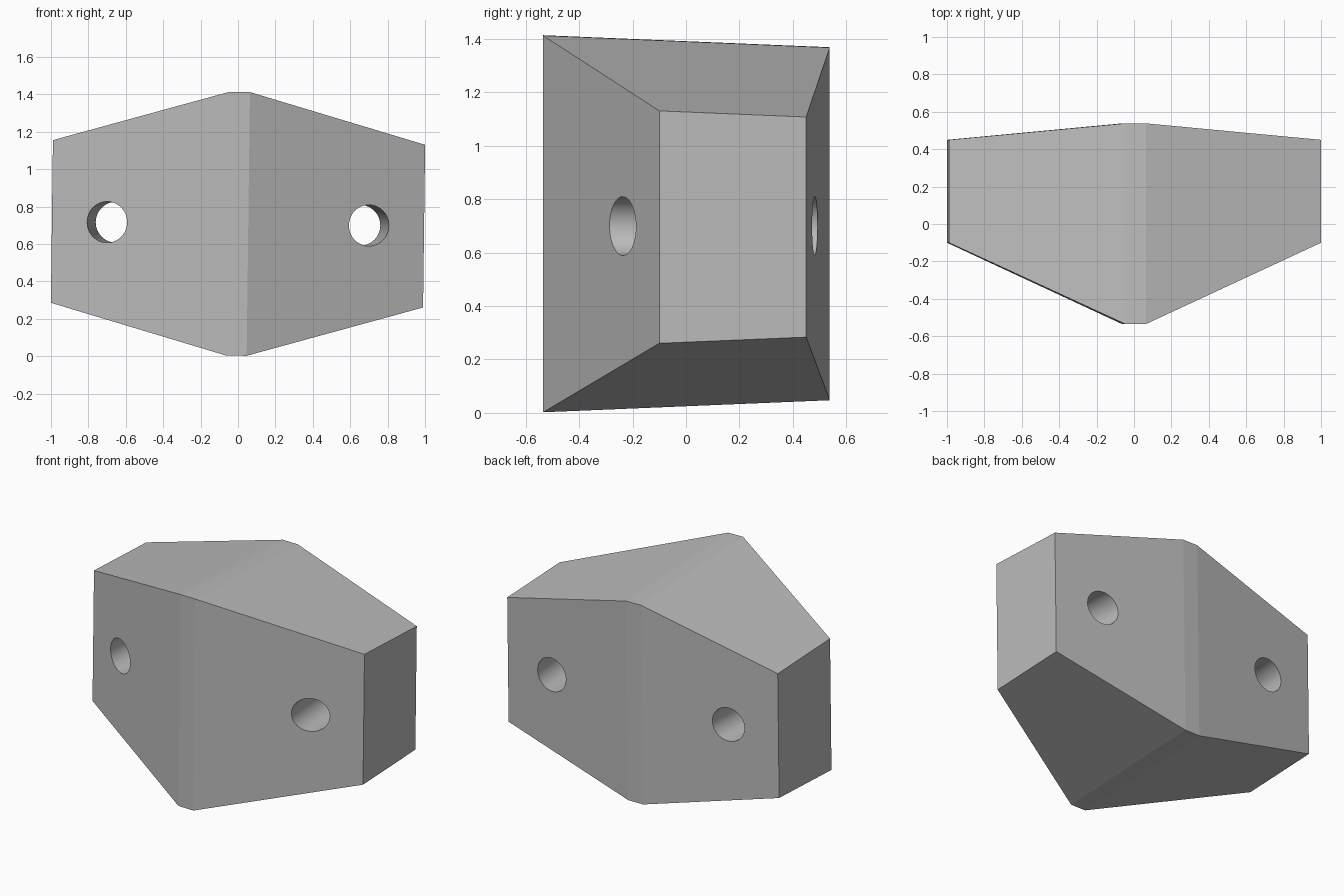
import bpy, bmesh
from math import radians
from mathutils import Matrix, Vector

if "Cube" in bpy.data.objects:
    bpy.data.objects.remove(bpy.data.objects["Cube"])

grey = bpy.data.materials.new("light_grey")
grey.use_nodes = True
colour = (0.5, 0.5, 0.5, 1)
grey.diffuse_color = colour
grey.node_tree.nodes["Principled BSDF"].inputs["Base Color"].default_value = colour


def make_object(name, bm):
    mesh = bpy.data.meshes.new(name)
    bmesh.ops.recalc_face_normals(bm, faces=bm.faces)
    bm.to_mesh(mesh)
    bm.free()
    obj = bpy.data.objects.new(name, mesh)
    bpy.context.collection.objects.link(obj)
    mesh.materials.append(grey)
    return obj


# Block: four cross-sections along x, narrow at the ends with a flat central ridge
END = (-0.10, 0.435, 0.45, 0.412)       # front y, front half height, back y, back half height
RIDGE = (-0.535, 0.705, 0.538, 0.66)
bm = bmesh.new()
rings = []
for x, (fy, fh, by, bh) in ((-0.995, END), (-0.055, RIDGE), (0.055, RIDGE), (0.995, END)):
    corners = ((fy, -fh), (by, -bh), (by, bh), (fy, fh))
    rings.append([bm.verts.new((x, y, z)) for y, z in corners])
for a, b in zip(rings, rings[1:]):
    for i in range(4):
        j = (i + 1) % 4
        bm.faces.new((a[i], a[j], b[j], b[i]))
bm.faces.new(rings[0])
bm.faces.new(rings[-1])
block = make_object("drilled_block", bm)

# Two through holes, converging slightly toward the back
for side, label in ((-1, "right"), (1, "left")):
    start = Vector((side * 0.70, -0.24, 0))
    end = Vector((side * 0.65, 0.48, 0))
    axis = end - start
    bm = bmesh.new()
    bmesh.ops.create_cone(
        bm, cap_ends=True, segments=48, radius1=0.11, radius2=0.11, depth=2,
        matrix=Matrix.Translation((start + end) / 2) @ axis.to_track_quat("Z", "Y").to_matrix().to_4x4())
    cutter = make_object(label + "_hole_cutter", bm)
    cutter.hide_render = True
    cut = block.modifiers.new(label + "_hole", "BOOLEAN")
    cut.operation = "DIFFERENCE"
    cut.solver = "EXACT"
    cut.object = cutter
    bpy.ops.object.select_all(action="DESELECT")
    bpy.context.view_layer.objects.active = block
    block.select_set(True)
    bpy.ops.object.modifier_apply(modifier=cut.name)
    bpy.data.objects.remove(cutter)

# Smooth hole walls, flat outer faces
for face in block.data.polygons:
    face.use_smooth = face.area < 0.05

# The block sits with a very slight roll
block.data.transform(Matrix.Translation((0, 0, 0.708)) @ Matrix.Rotation(radians(0.72), 4, "Y"))
